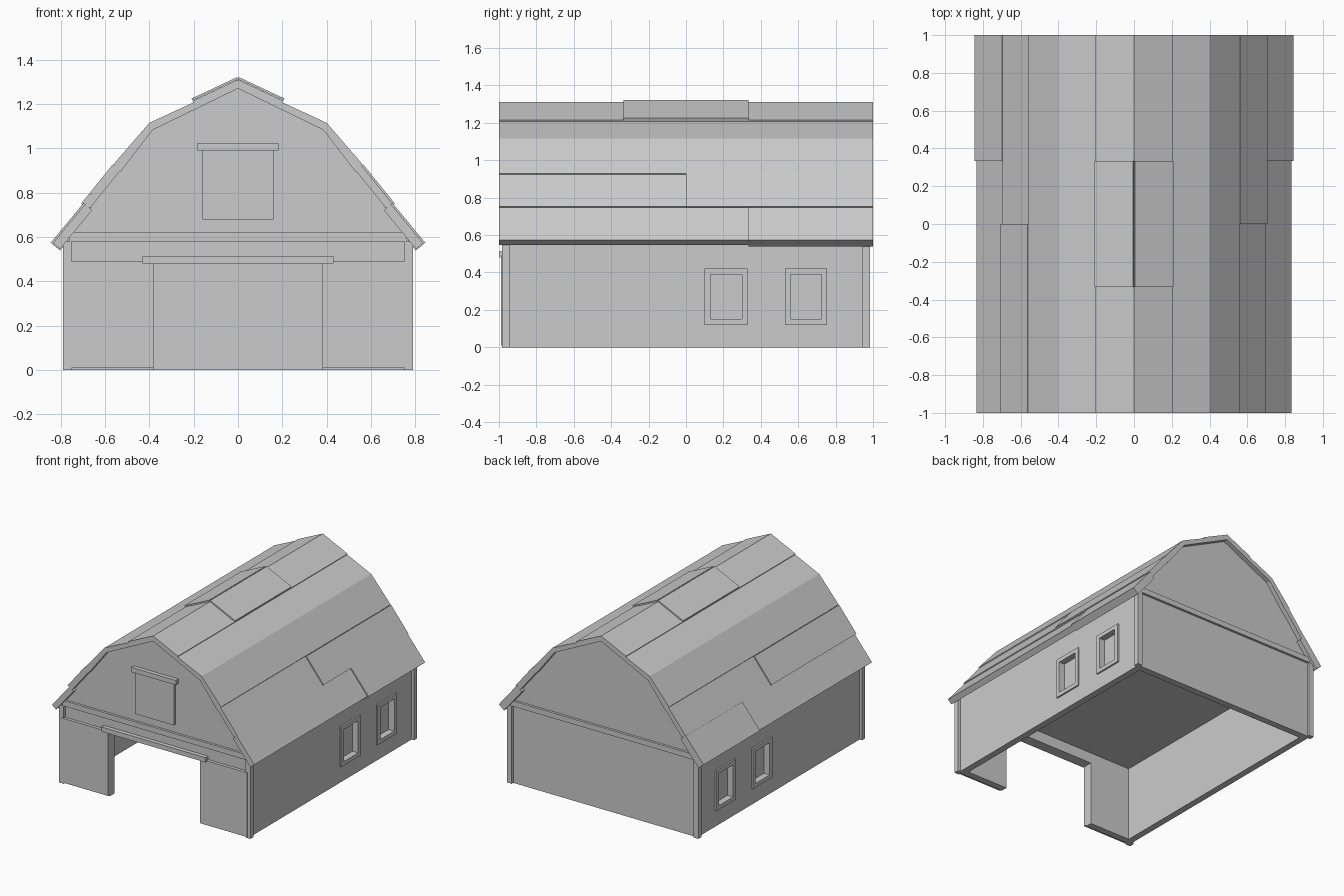
import bpy, bmesh
from mathutils import Vector

if "Cube" in bpy.data.objects:
    bpy.data.objects.remove(bpy.data.objects["Cube"])


def extrude(name, pts, y0, y1):
    """Prism from an (x, z) profile, running along y."""
    bm = bmesh.new()
    a = [bm.verts.new((x, y0, z)) for x, z in pts]
    b = [bm.verts.new((x, y1, z)) for x, z in pts]
    n = len(pts)
    bm.faces.new(a)
    bm.faces.new(b[::-1])
    for i in range(n):
        j = (i + 1) % n
        bm.faces.new((a[i], b[i], b[j], a[j]))
    bmesh.ops.recalc_face_normals(bm, faces=bm.faces)
    me = bpy.data.meshes.new(name)
    bm.to_mesh(me)
    bm.free()
    ob = bpy.data.objects.new(name, me)
    bpy.context.collection.objects.link(ob)
    return ob


def box(name, x0, x1, y0, y1, z0, z1):
    x0, x1 = sorted((x0, x1))
    y0, y1 = sorted((y0, y1))
    return extrude(name, [(x0, z0), (x1, z0), (x1, z1), (x0, z1)], y0, y1)


def cut(ob, cutter):
    cutter.hide_render = True
    cutter.hide_set(True)
    m = ob.modifiers.new("cut", "BOOLEAN")
    m.operation, m.solver, m.object = "DIFFERENCE", "EXACT", cutter


def panel(name, s, p, q, thick, lift=0.0, y0=-1.0, y1=1.0):
    """Roof board on side s from p down to q; lift raises it off the slope."""
    p, q = Vector(p), Vector(q)
    d = (q - p).normalized()
    n = Vector((-d.y, d.x))
    pts = [p + n * lift, q + n * lift, q - n * thick, p - n * thick]
    return extrude(name, [(s * v.x, v.y) for v in pts], y0, y1)


# Wall body with gables, hollow below the loft floor
half = [(0.77, 0), (0.77, 0.59), (0.66, 0.74), (0.39, 1.092), (0, 1.28)]
body = extrude("walls", half + [(-x, z) for x, z in half[-2::-1]], -0.965, 0.965)
cut(body, box("room_cutter", -0.72, 0.72, -0.915, 0.915, -0.1, 0.56))
cut(body, box("doorway_cutter", -0.38, 0.38, -1.1, -0.85, -0.1, 0.48))

for s in (-1, 1):
    # Side windows: recess and frame
    for y0, y1 in ((0.10, 0.33), (0.53, 0.755)):
        z0, z1, w = 0.12, 0.42, 0.03
        cut(body, box("window_cutter", s * 0.735, s * 0.9, y0 + w, y1 - w, z0 + w, z1 - w))
        a, b = s * 0.765, s * 0.782
        box("window_sill", a, b, y0, y1, z0, z0 + w)
        box("window_head", a, b, y0, y1, z1 - w, z1)
        box("window_jamb", a, b, y0, y0 + w, z0 + w, z1 - w)
        box("window_jamb", a, b, y1 - w, y1, z0 + w, z1 - w)

    # Corner posts
    for e in (-1, 1):
        box("corner_post", s * 0.75, s * 0.79, e * 0.945, e * 0.983, 0, 0.58)

    # Sliding doors
    box("sliding_door", s * 0.38, s * 0.765, -0.988, -0.96, 0.01, 0.49)

    # Roof: shallow upper slope
    panel("ridge_board", s, (0, 1.31), (0.205, 1.214), 0.034)
    panel("ridge_patch", s, (0, 1.312), (0.205, 1.216), 0.0, 0.01, -0.333, 0.333)
    extrude("upper_roof", [(s * x, z) for x, z in
            ((0, 1.30), (0.4, 1.115), (0.385, 1.083), (0, 1.27))], -1, 1)

    # Roof: steep slope
    extrude("steep_roof_top", [(s * x, z) for x, z in
            ((0.4, 1.115), (0.56, 0.93), (0.532, 0.892), (0.385, 1.083))], -1, 1)
    panel("steep_roof_middle", s, (0.545, 0.938), (0.695, 0.752), 0.035)
    mid = (-1, 0) if s < 0 else (0, 1)
    panel("raised_middle_board", s, (0.557, 0.923), (0.70, 0.746), 0.0, 0.009, *mid)
    panel("eave_board", s, (0.69, 0.748), (0.835, 0.573), 0.042)
    panel("raised_eave_board", s, (0.69, 0.746), (0.837, 0.568), 0.045, 0.01, 0.333, 1)

# Beams across both ends
for e in (-1, 1):
    box("end_beam", -0.76, 0.76, e * 0.95, e * 0.983, 0.58, 0.62)

# Door rail
box("door_rail", -0.43, 0.43, -0.996, -0.96, 0.48, 0.515)

# Loft door with header
box("loft_door", -0.16, 0.16, -0.985, -0.96, 0.68, 0.99)
box("loft_header", -0.183, 0.183, -0.995, -0.96, 0.99, 1.025)
